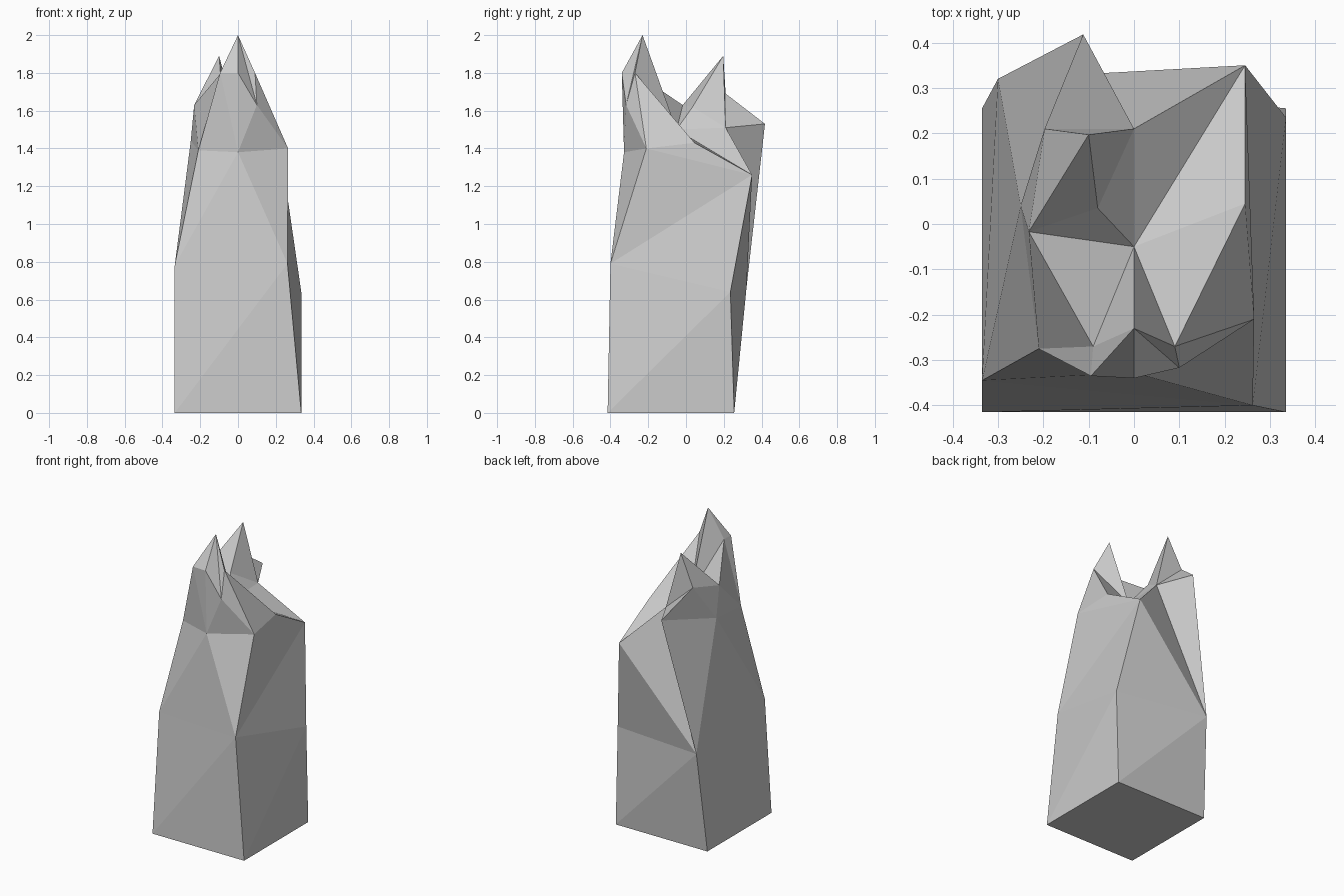
import bpy
import bmesh

# Clear the default object
default_cube = bpy.data.objects.get("Cube")
if default_cube:
    bpy.data.objects.remove(default_cube, do_unlink=True)

# Stone material
stone = bpy.data.materials.new("stone_grey")
stone.use_nodes = True
stone_colour = (0.6, 0.6, 0.6, 1)
stone.diffuse_color = stone_colour
stone.node_tree.nodes["Principled BSDF"].inputs["Base Color"].default_value = stone_colour

bm = bmesh.new()


def point(x, y, z):
    return bm.verts.new((x, y, z))


def facet(*corners):
    bm.faces.new(corners)


def fan(hub, *rim):
    """Triangular facets spreading from a hub to each pair of rim points."""
    for start, end in zip(rim, rim[1:]):
        facet(hub, start, end)


# Square foot
half, front, back = .335, -.415, .255
foot = [point(-half, front, 0), point(half, front, 0),
        point(half, back, 0), point(-half, back, 0)]

# Waist ring, in the same order as the foot
waist = [point(-.335, -.345, .78), point(.262, -.4, .79),
         point(.335, .235, .64), point(-.3, .32, .66)]
waist_front_right, waist_front_left, waist_back_left, waist_back_right = waist

# Shoulder points
shoulder_right = point(-.21, -.275, 1.39)
shoulder_middle = point(0, -.328, 1.38)
shoulder_left = point(.265, -.21, 1.4)
ledge_front = point(.245, .045, 1.43)
ledge_back = point(.245, .35, 1.26)
notch_side = point(-.25, .04, 1.44)

# Front spire
front_tip = point(0, -.23, 2)
spire_ridge = point(0, -.34, 1.8)
spire_right = point(-.095, -.335, 1.8)
spire_inner_right = point(-.09, -.27, 1.8)
spire_inner_left = point(.09, -.27, 1.8)
spire_left = point(.1, -.317, 1.63)

# Back spire and the valley between the two
valley = point(0, -.05, 1.5)
saddle = point(0, .21, 1.51)
back_tip = point(-.1, .197, 1.89)
crag_front = point(-.232, -.017, 1.63)
crag_back = point(-.197, .21, 1.69)
crag_crease = point(-.08, .035, 1.62)
overhang = point(-.112, .418, 1.53)

# Lower block: foot and four split side walls
facet(*reversed(foot))
for i in range(len(foot)):
    j = (i + 1) % len(foot)
    fan(foot[i], foot[j], waist[j], waist[i])

# Upper block walls
fan(waist_front_right, waist_back_right, notch_side, shoulder_right,
    shoulder_middle, waist_front_left)
fan(waist_front_left, shoulder_middle, shoulder_left, ledge_back, waist_back_left)
fan(waist_back_right, waist_back_left, ledge_back, saddle, overhang, notch_side)

# Shoulders rising to the front spire
fan(shoulder_left, shoulder_middle, spire_left, spire_inner_left,
    ledge_front, ledge_back)
fan(shoulder_middle, spire_left, spire_ridge, spire_right, shoulder_right)
fan(shoulder_right, spire_right, spire_inner_right, crag_front, notch_side)
fan(front_tip, spire_inner_left, spire_left, spire_ridge, spire_right,
    spire_inner_right, valley, spire_inner_left)

# Valley floor and back spire
fan(valley, spire_inner_right, crag_front, crag_crease, saddle,
    ledge_back, ledge_front, spire_inner_left)
fan(back_tip, crag_front, crag_crease, saddle, crag_back, crag_front)
fan(crag_back, saddle, overhang, notch_side, crag_front)

# Finish the flat-faced rock
bmesh.ops.recalc_face_normals(bm, faces=bm.faces[:])
mesh = bpy.data.meshes.new("rock_pillar")
bm.to_mesh(mesh)
bm.free()
mesh.materials.append(stone)
rock = bpy.data.objects.new("rock_pillar", mesh)
bpy.context.collection.objects.link(rock)
